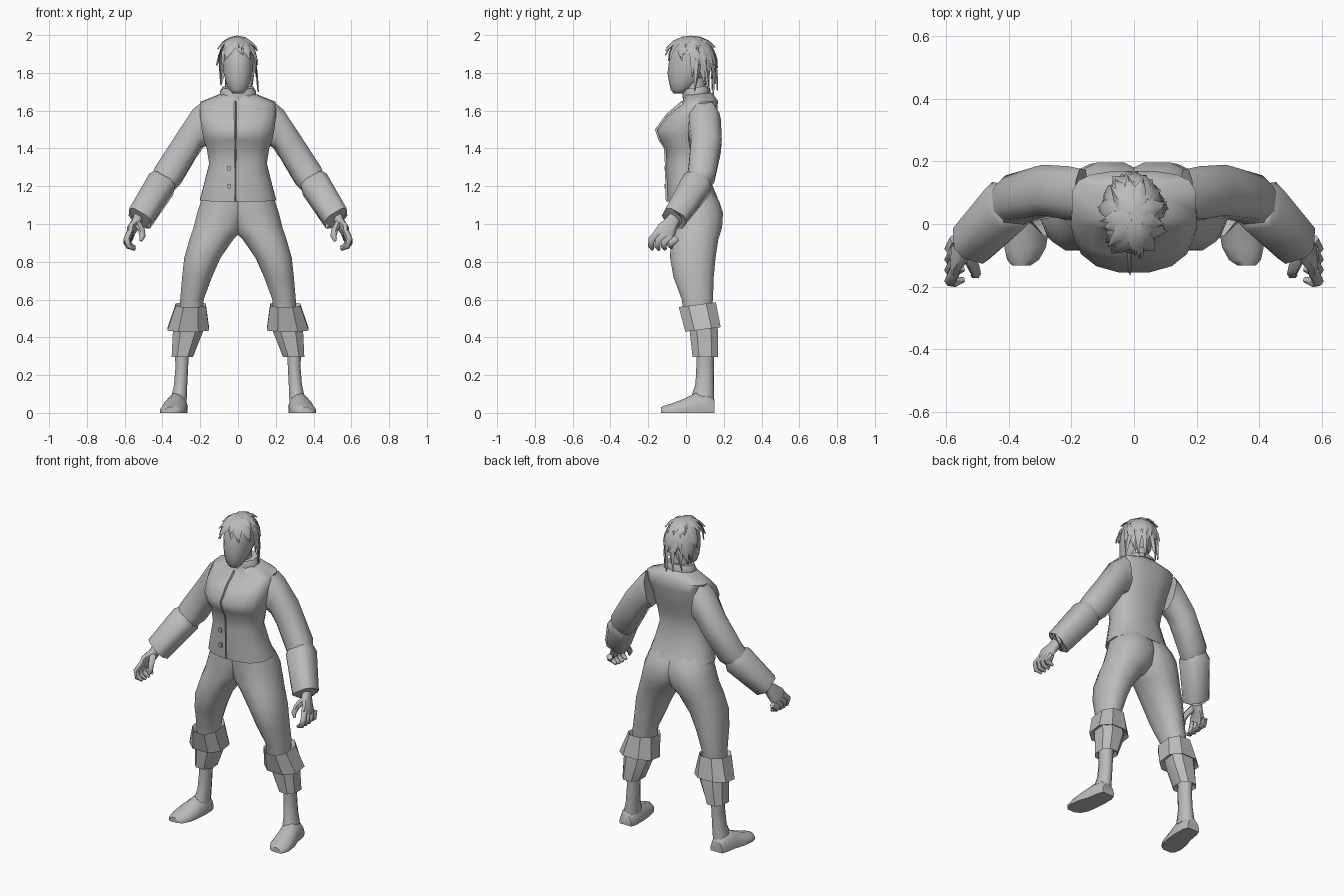
import bpy, math, random
from mathutils import Vector as V

random.seed(4)
grey = bpy.data.materials.new("grey")
grey.diffuse_color = (0.5, 0.5, 0.5, 1)


def build(name, verts, faces, mirror=False, angle=40):
    me = bpy.data.meshes.new(name)
    me.from_pydata([tuple(v) for v in verts], [], faces)
    me.materials.append(grey)
    ob = bpy.data.objects.new(name, me)
    bpy.context.collection.objects.link(ob)
    bpy.ops.object.select_all(action='DESELECT')
    ob.select_set(True)
    bpy.context.view_layer.objects.active = ob
    bpy.ops.object.mode_set(mode='EDIT')
    bpy.ops.mesh.select_all(action='SELECT')
    bpy.ops.mesh.normals_make_consistent(inside=False)
    bpy.ops.object.mode_set(mode='OBJECT')
    bpy.ops.object.shade_smooth_by_angle(angle=math.radians(angle))
    if mirror:
        ob.modifiers.new("mirror", 'MIRROR').use_mirror_merge = False
    return ob


def ring(c, u, v, n, e):
    """Superellipse ring around c spanned by the half axes u and v."""
    f = lambda t: math.copysign(abs(t) ** (2 / e), t)
    return [c + u * f(math.cos(a)) + v * f(math.sin(a))
            for a in (2 * math.pi * (i + .5) / n for i in range(n))]


def skin(rings):
    n = len(rings[0])
    verts = [p for r in rings for p in r]
    faces = [(k * n + i, k * n + (i + 1) % n, (k + 1) * n + (i + 1) % n, (k + 1) * n + i)
             for k in range(len(rings) - 1) for i in range(n)]
    return verts, faces + [tuple(range(n)), tuple(range(len(verts) - n, len(verts)))]


def stack(name, rows, n=12, e=2.5, tilt=0, mirror=False, angle=40):
    """Loft of level sections: z, x min, x max, y front, y back, own exponent; tilt raises the back."""
    rings = []
    for z, x0, x1, y0, y1, *own in rows:
        r = ring(V(((x0 + x1) / 2, (y0 + y1) / 2, z)), V(((x1 - x0) / 2, 0, 0)),
                 V((0, (y1 - y0) / 2, 0)), n, own[0] if own else e)
        rings.append([p + V((0, 0, tilt * p.y)) for p in r])
    return build(name, *skin(rings), mirror, angle)


def sleeve(name, rows, n=8, e=2.6, angle=60):
    """Loft between outer and inner edge points with a half thickness."""
    mids = [(V(a) + V(b)) / 2 for a, b, t in rows]
    rings = []
    for i, (a, b, t) in enumerate(rows):
        d = mids[min(i + 1, len(mids) - 1)] - mids[max(i - 1, 0)]
        u = (V(a) - V(b)) / 2
        rings.append(ring(mids[i], u, d.cross(u).normalized() * t, n, e))
    return build(name, *skin(rings), True, angle)


def tube(name, pts, radii, n=6):
    rings = []
    for i, p in enumerate(pts):
        d = (V(pts[min(i + 1, len(pts) - 1)]) - V(pts[max(i - 1, 0)])).normalized()
        u = d.cross(V((1, 0, .1))).normalized()
        rings.append(ring(V(p), u * radii[i], d.cross(u) * radii[i], n, 2))
    return build(name, *skin(rings), True, 60)


def sym(rows):
    return [(z, -w, w, *rest) for z, w, *rest in rows]


# Jacket with fitted waist and flared hem
stack("jacket", sym([(1.125, .205, -.10, .17, 2.4), (1.20, .185, -.103, .14, 2.4), (1.32, .155, -.105, .115, 2.4),
                     (1.40, .168, -.108, .125, 2.4), (1.45, .185, -.138, .14, 2.4), (1.51, .197, -.157, .155, 2.4),
                     (1.58, .205, -.10, .168, 2.7), (1.64, .20, -.02, .17, 3), (1.685, .09, -.012, .14, 2.6)]),
      16, 2.6, .07, False, 62)
stack("collar", sym([(1.66, .095, -.015, .13), (1.69, .10, -.02, .13), (1.715, .085, -.01, .12)]), 10, 2.2, .15)
stack("neck", sym([(1.62, .06, 0, .11), (1.80, .052, -.01, .10)]), 10, 2)

# Front closing edge and buttons
edge = [(-.106, 1.12), (-.111, 1.32), (-.116, 1.40), (-.147, 1.45), (-.163, 1.50), (-.106, 1.58), (-.025, 1.65)]
ev = [V((x, y + dy, z)) for y, z in edge for x, dy in ((-.02, .012), (-.012, -.001), (-.008, .012))]
build("jacket_front_edge", *skin([ev[i:i + 3] for i in range(0, len(ev), 3)]))
for z in (1.2, 1.295):
    stack("button", [(z - .012, -.06, -.036, -.118, -.095), (z + .012, -.06, -.036, -.118, -.095)], 4, 2)

# Sleeves with wide turned cuffs
sleeve("sleeve", [((.19, .10, 1.65), (.15, .09, 1.42), .085), ((.235, .105, 1.61), (.19, .09, 1.40), .09),
                  ((.32, .112, 1.49), (.225, .10, 1.34), .086), ((.445, .088, 1.295), (.30, .075, 1.215), .078),
                  ((.475, .045, 1.22), (.36, .03, 1.16), .06)])
sleeve("sleeve_cuff", [((.45, .075, 1.27), (.335, .06, 1.205), .065), ((.478, .068, 1.245), (.335, .045, 1.175), .086),
                       ((.58, -.045, 1.065), (.46, -.08, .995), .068), ((.56, -.04, 1.06), (.475, -.075, 1.005), .05)],
       8, 3.2, 48)

# Hands: palm, four curled fingers and thumb
sleeve("palm", [((.545, -.035, 1.07), (.50, -.05, 1.05), .035), ((.56, -.07, 1.02), (.51, -.08, 1.0), .038),
                ((.587, -.10, .97), (.543, -.105, .965), .056), ((.592, -.125, .935), (.555, -.125, .93), .056)])
for i in range(4):
    y = -.172 + .034 * i
    s = (.95, 1, .95, .8)[i]
    tube("finger", [(.573, y + .02, .955 - .01 * i), (.588, y - .01, .92 - .008 * i), (.577, y - .014, .92 - .038 * s),
                    (.545, y - .006, .92 - .055 * s)], [.019, .019, .017, .009])
tube("thumb", [(.53, -.10, 1.0), (.512, -.14, .97), (.505, -.16, .935), (.515, -.165, .91)], [.022, .019, .016, .008])

# Trousers
stack("trouser_leg", [(.50, .18, .31, -.01, .13), (.60, .18, .308, -.025, .145), (.72, .135, .298, -.07, .15),
                      (.82, .09, .288, -.088, .16), (.92, .02, .26, -.085, .175), (.98, -.04, .24, -.08, .195),
                      (1.06, -.07, .22, -.075, .20), (1.12, -.08, .20, -.075, .18), (1.20, -.08, .17, -.07, .13)],
      12, 2.3, 0, True, 50)

# Boots: folded top, shaft, ankle and foot
stack("boot_fold", [(.52, .18, .31, 0, .13), (.565, .165, .335, -.045, .165), (.43, .145, .382, -.01, .19),
                    (.45, .18, .34, .03, .16)], 8, 2.4, .13, True, 42)
stack("boot_shaft", [(.50, .18, .35, .01, .165), (.43, .18, .35, .015, .175), (.295, .235, .355, .03, .175),
                     (.32, .26, .335, .06, .15)], 8, 2.5, 0, True, 42)
stack("ankle", [(.36, .255, .34, .055, .15), (.25, .262, .332, .055, .147), (.15, .267, .34, .05, .147),
                (.06, .27, .36, .02, .15)], 10, 2.2, 0, True, 60)
foot = []
for y, c, w, h in [(.152, .32, .04, .07), (.12, .32, .052, .10), (.05, .325, .058, .105), (-.01, .338, .066, .075),
                   (-.075, .348, .065, .05), (-.115, .355, .05, .038), (-.133, .36, .028, .03)]:
    foot.append([V((c + a * w, y, b * h)) for a, b in
                 [(-1, 0), (1, 0), (1.02, .35), (.8, .72), (.3, 1), (-.3, 1), (-.8, .72), (-1.02, .35)]])
build("foot", *skin(foot), True, 50)

# Head
stack("head", sym([(1.69, .028, -.065, -.01), (1.71, .048, -.08, .02), (1.75, .066, -.09, .07), (1.80, .078, -.098, .12),
                   (1.88, .085, -.088, .14), (1.94, .077, -.068, .13), (1.97, .055, -.035, .10), (1.98, .02, 0, .06)]),
      14, 2.1, 0, False, 60)

# Hair: tapered locks that follow the skull, then hang free
C, R = V((-.003, .028, 1.868)), V((.094, .126, .12))


def lock(az, t0, t1, w, drop, flick, skew):
    """Lock at azimuth az (0 = back), from polar angle t0 to t1."""
    verts = []
    for k in range(5):
        s = k / 4
        t = t0 + (t1 - t0) * s
        out = V((math.sin(az) * math.sin(t), math.cos(az) * math.sin(t), math.cos(t)))
        p = C + V((out.x * R.x, out.y * R.y, out.z * R.z)) + out * flick * s ** 2
        p.z -= drop * s ** 2
        across = V((math.cos(az), -math.sin(az), 0))
        side = across * w * (.5, .95, 1, .65, .03)[k]
        p += across * skew * s ** 2
        verts += [p - side, p + out * .008, p + side]
    return verts


lv, lf = [], []
specs = []
for i in range(12):                                   # crown, crossing over the top
    specs.append((i * math.tau / 12, -.35 + .2 * (i % 3), 1.15, .028, 0, .016))
for i in range(11):                                   # back, long
    specs.append((-1.5 + 3 * i / 10, .6, 1.9, .028, .055 + .03 * (i % 2), .004))
for i in range(9):                                    # middle of the back
    specs.append((-1.4 + 2.8 * i / 8, .4, 1.65, .028, .02, .008))
for i in range(9):                                    # fringe
    specs.append((math.pi - 1.25 + 2.5 * i / 8, .35, 1.45 + .2 * (i % 2), .028, 0, .008))
specs += [(1.25, .9, 1.9, .022, .13, .012), (.95, .9, 2.0, .022, .12, .008), (.1, .9, 1.85, .025, .13, .01),
          (-.3, .9, 1.85, .025, .11, .008), (.5, .9, 1.9, .025, .13, .008)]
for az, t0, t1, w, drop, fl in specs:
    b = len(lv)
    lv += lock(az + random.uniform(-.15, .15), t0, t1 + random.uniform(-.1, .1), w, drop, fl, random.uniform(-.04, .04))
    lf += [(b + 3 * k + j, b + 3 * k + j + 1, b + 3 * k + j + 4, b + 3 * k + j + 3) for k in range(4) for j in (0, 1)]
build("hair_locks", lv, lf)
